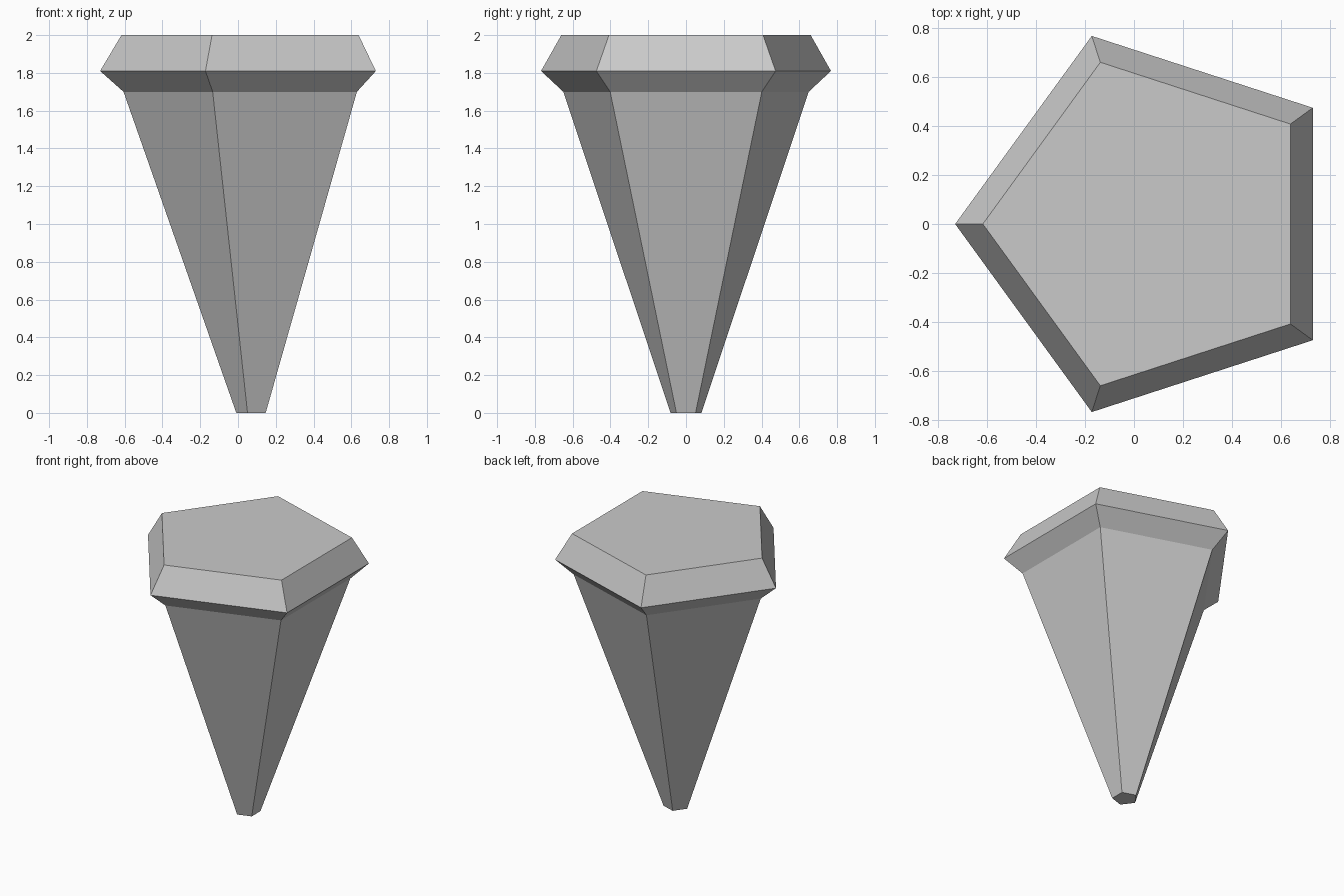
import bpy
import bmesh
from math import cos, sin, pi

cube = bpy.data.objects.get("Cube")
if cube:
    bpy.data.objects.remove(cube, do_unlink=True)

SIDES = 5
AXIS_X = 0.077  # pentagon axis, so that the rim's extents are centred

# Plain grey stone
grey = bpy.data.materials.new("plain_grey")
grey.use_nodes = True
colour = (0.59, 0.59, 0.59, 1)
grey.diffuse_color = colour
grey.node_tree.nodes["Principled BSDF"].inputs["Base Color"].default_value = colour

# Radius and height of each ring: tip, neck, rim, flat top
profile = [(0.086, 0), (0.683, 1.7), (0.807, 1.81), (0.694, 2)]


def ring(bm, radius, z):
    """One pentagon with a corner pointing to -x."""
    angles = [pi + 2 * pi * i / SIDES for i in range(SIDES)]
    return [bm.verts.new((AXIS_X + radius * cos(a), radius * sin(a), z)) for a in angles]


# Tapered spike with a bevelled cap, lofted through the rings
bm = bmesh.new()
rings = [ring(bm, r, z) for r, z in profile]
for low, high in zip(rings, rings[1:]):
    for i in range(SIDES):
        j = (i + 1) % SIDES
        bm.faces.new((low[i], low[j], high[j], high[i]))
bm.faces.new(rings[0][::-1])
bm.faces.new(rings[-1])
bmesh.ops.recalc_face_normals(bm, faces=bm.faces)

mesh = bpy.data.meshes.new("capped_spike")
bm.to_mesh(mesh)
bm.free()
mesh.materials.append(grey)
spike = bpy.data.objects.new("capped_spike", mesh)
bpy.context.collection.objects.link(spike)
